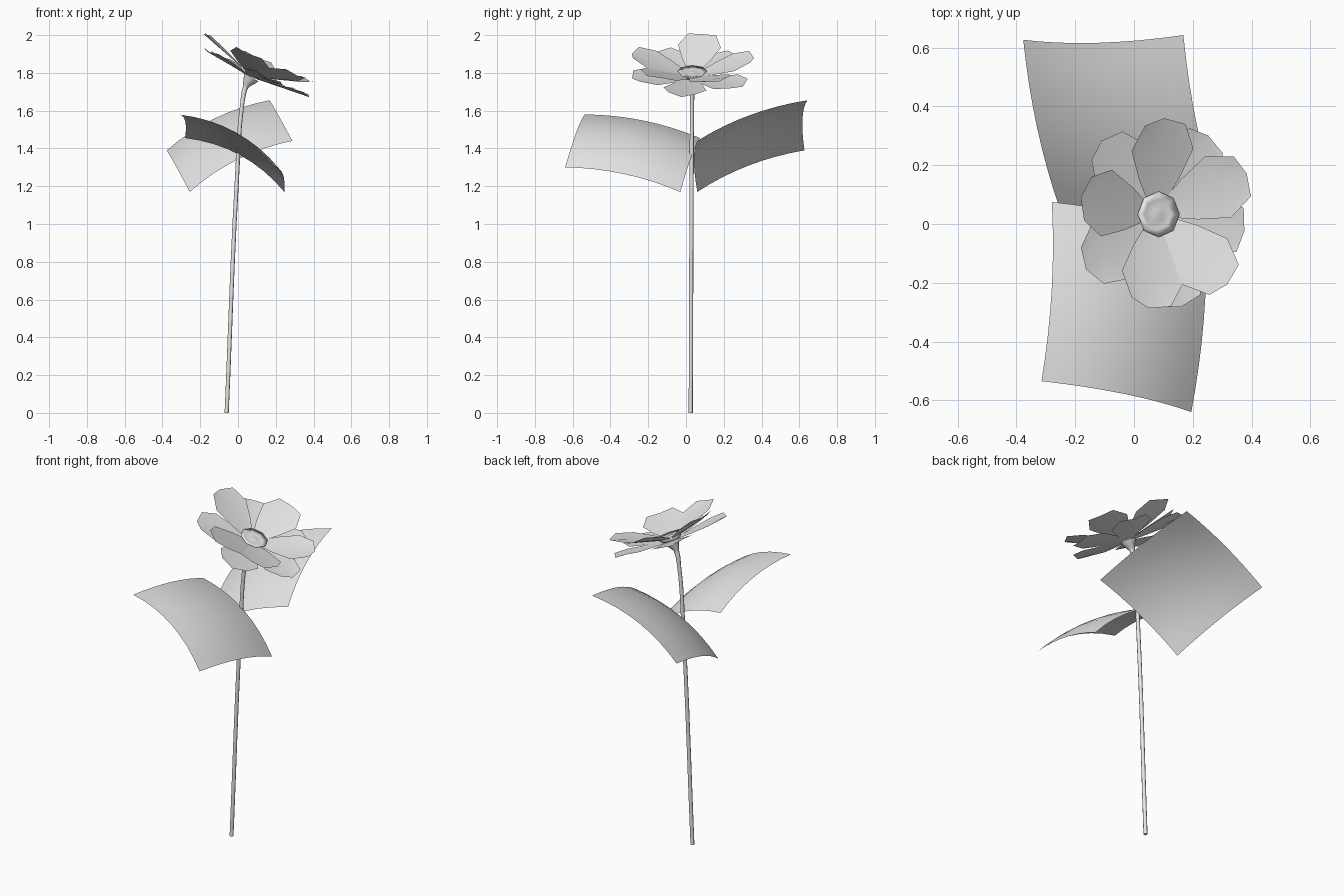
import bpy
import bmesh
from math import radians, tan, cos, sin, tau
from mathutils import Vector, Matrix

cube = bpy.data.objects.get("Cube")
if cube:
    bpy.data.objects.remove(cube, do_unlink=True)

GREY = (0.8, 0.8, 0.8, 1)
mat = bpy.data.materials.new("light_grey")
mat.use_nodes = True
mat.diffuse_color = GREY
mat.node_tree.nodes["Principled BSDF"].inputs["Base Color"].default_value = GREY


def sheet(name, point, nu, nv, matrix=Matrix()):
    """Smooth grid surface from point(u, v), with u and v in 0..1."""
    bm = bmesh.new()
    rows = [[bm.verts.new(matrix @ point(i / nu, j / nv)) for i in range(nu + 1)]
            for j in range(nv + 1)]
    for a, b in zip(rows, rows[1:]):
        for i in range(nu):
            bm.faces.new((a[i], a[i + 1], b[i + 1], b[i]))
    bmesh.ops.remove_doubles(bm, verts=bm.verts, dist=0.0001)
    for f in bm.faces:
        f.smooth = True
    mesh = bpy.data.meshes.new(name)
    bm.to_mesh(mesh)
    bm.free()
    mesh.materials.append(mat)
    obj = bpy.data.objects.new(name, mesh)
    bpy.context.collection.objects.link(obj)
    return obj


# Leaves: four corners, arched along both directions
def leaf(name, corners, arch_u, arch_v):
    a, b, c, d = map(Vector, corners)
    normal = (b - a).cross(d - a).normalized()

    def point(u, v):
        flat = a.lerp(b, u).lerp(d.lerp(c, u), v)
        return flat + normal * 4 * (arch_u * u * (1 - u) + arch_v * v * (1 - v))

    sheet(name, point, 8, 8)


leaf("front_leaf", [(0.245, -0.03, 1.17), (-0.28, 0.075, 1.455),
                    (-0.315, -0.535, 1.58), (0.195, -0.64, 1.30)], 0.06, 0.035)
leaf("back_leaf", [(-0.255, 0.06, 1.17), (0.288, 0.06, 1.44),
                   (0.168, 0.643, 1.655), (-0.377, 0.627, 1.39)], 0.045, 0.035)

# Flower head frame, tipped toward +x
head = Matrix.Translation((0.07, 0.033, 1.777)) @ Matrix.Rotation(radians(24), 4, "Y")

# Petals: (distance from centre, half width) for each row
ROWS = [(0.03, 0.025), (0.12, 0.075), (0.22, 0.115), (0.305, 0.075)]


def petal(name, angle, cup, lift):
    def point(u, v):
        r, half = ROWS[round(v * 3)]
        side = 1 - 2 * u
        if v == 1 and u == 0.5:
            r += 0.022
        z = lift + r * tan(radians(cup)) + 0.015 * side * side * v
        return Vector((r, side * half, z))

    turn = Matrix.Rotation(radians(angle), 4, "Z")
    # reversed across so that the faces look up
    sheet(name, lambda u, v: point(1 - u, v), 2, 3, head @ turn)


for n, angle in enumerate((25, 92, 170, 258, 313)):
    petal(f"upper_petal_{n + 1}", angle, 17, 0.006)
for n, angle in enumerate((350, 55, 130, 215, 285)):
    petal(f"lower_petal_{n + 1}", angle, 5, 0)

# Flower centre: shallow dish with a small bump
DISH = [(0, 0.034), (0.02, 0.028), (0.05, 0.026), (0.078, 0.034), (0.05, 0.005)]


def dish(u, v):
    r, z = DISH[round(v * 4)]
    return Vector((r * cos(-tau * u), r * sin(-tau * u), z))


sheet("flower_centre", dish, 8, 4, head)

# Stem: thin bent tube flaring into the flower
curve = bpy.data.curves.new("stem", "CURVE")
curve.dimensions = "3D"
curve.bevel_depth = 0.011
curve.bevel_resolution = 2
curve.resolution_u = 6
curve.use_fill_caps = True
curve.materials.append(mat)
path = [(-0.06, 0.025, 0, 1), (-0.005, 0.03, 1.25, 1), (0.023, 0.032, 1.64, 1),
        (0.04, 0.033, 1.725, 1.3), (0.07, 0.033, 1.777, 4)]
spline = curve.splines.new("BEZIER")
spline.bezier_points.add(len(path) - 1)
for bp, (x, y, z, radius) in zip(spline.bezier_points, path):
    bp.co = (x, y, z)
    bp.radius = radius
    bp.handle_left_type = bp.handle_right_type = "AUTO"
stem = bpy.data.objects.new("stem", curve)
bpy.context.collection.objects.link(stem)
